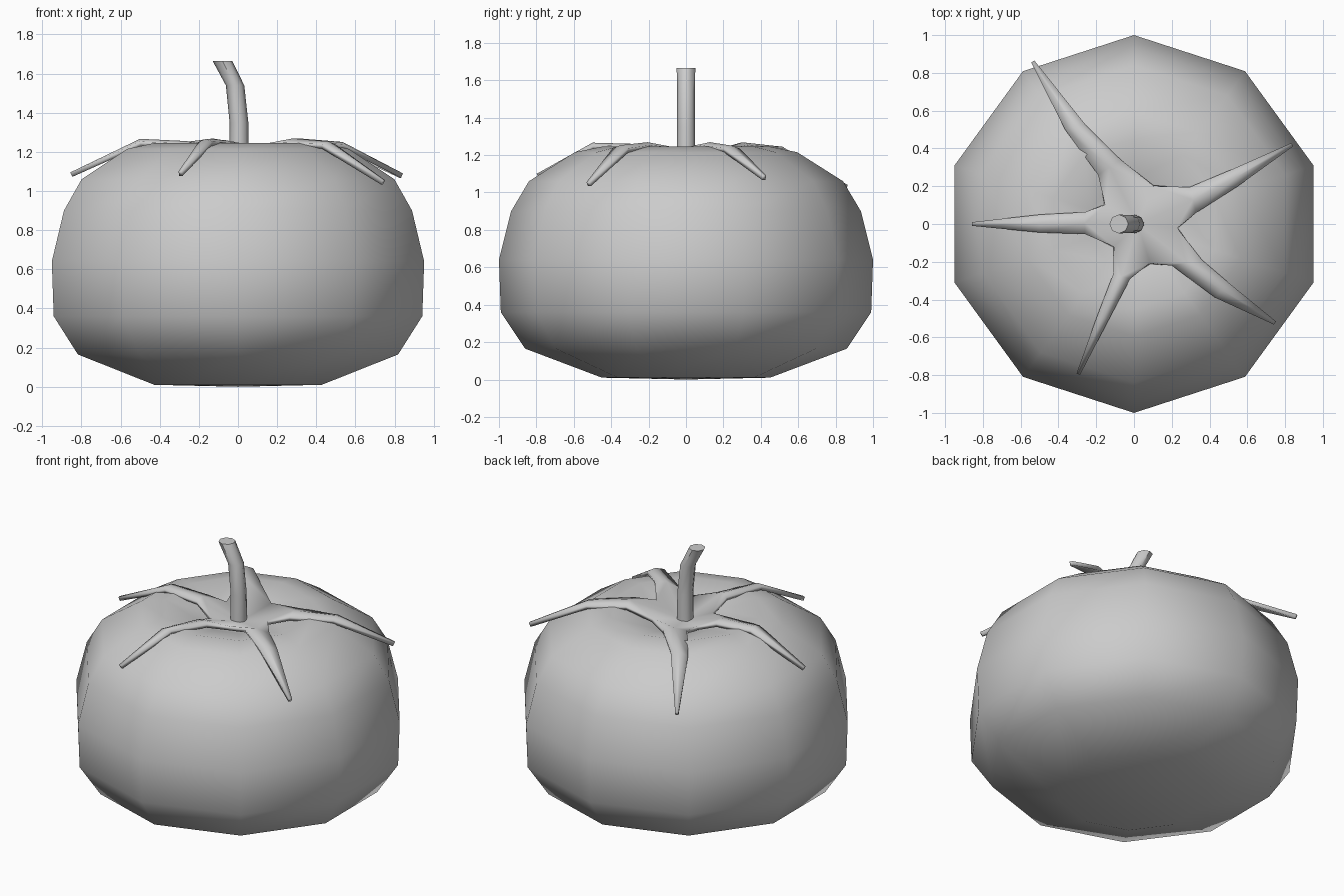
import bpy, bmesh, math

if "Cube" in bpy.data.objects:
    bpy.data.objects.remove(bpy.data.objects["Cube"])


def make_object(name, bm):
    bmesh.ops.recalc_face_normals(bm, faces=bm.faces)
    mesh = bpy.data.meshes.new(name)
    bm.to_mesh(mesh)
    bm.free()
    ob = bpy.data.objects.new(name, mesh)
    bpy.context.collection.objects.link(ob)
    for p in mesh.polygons:
        p.use_smooth = True
    return ob


def loft(name, rings, sides, start=None, end=None):
    """Join horizontal rings (x, z, radius); close with pole points or flat caps."""
    bm = bmesh.new()
    loops = []
    for x, z, r in rings:
        loops.append([bm.verts.new((x + r * math.cos(a), r * math.sin(a), z))
                      for a in (math.pi / 2 + math.tau * i / sides for i in range(sides))])
    for lo, hi in zip(loops, loops[1:]):
        for i in range(sides):
            j = (i + 1) % sides
            bm.faces.new((lo[i], lo[j], hi[j], hi[i]))
    for ring, pole in ((loops[0], start), (loops[-1], end)):
        if pole is None:
            bm.faces.new(ring)
        else:
            v = bm.verts.new((0, 0, pole))
            for i in range(sides):
                bm.faces.new((ring[i], ring[(i + 1) % sides], v))
    return make_object(name, bm)


# Fruit: ten-sided squat body with a dimple at the top
profile = [(0.45, 0.01), (0.86, 0.165), (0.99, 0.36), (1.0, 0.64), (0.935, 0.9),
           (0.84, 1.06), (0.595, 1.215), (0.45, 1.245), (0.24, 1.195)]
loft("fruit", [(0, z, r) for r, z in profile], 10, start=0.0, end=1.12)

# Stem: eight-sided, bending to the left
stem = loft("stem", [(0.005, 1.12, 0.05), (0.005, 1.35, 0.048),
                     (-0.015, 1.54, 0.047), (-0.08, 1.665, 0.05)], 8)
bpy.context.view_layer.objects.active = stem
stem.select_set(True)
bpy.ops.object.shade_smooth_by_angle(angle=math.radians(50))

# Calyx: five pointed leaves; each has a start notch, two side points, tip, two side points
leaves = [
    ((-0.153, 0.10), (-0.26, 0.063), (-0.5, 0.05), (-0.857, 0.0, 1.095), (-0.5, -0.045), (-0.26, -0.053)),
    ((-0.106, -0.12), (-0.11, -0.265), (-0.2, -0.5), (-0.295, -0.795, 1.10), (-0.13, -0.5), (-0.02, -0.29)),
    ((0.085, -0.206), (0.2, -0.22), (0.43, -0.39), (0.746, -0.524, 1.055), (0.5, -0.31), (0.36, -0.19)),
    ((0.227, -0.02), (0.33, 0.06), (0.55, 0.2), (0.838, 0.42, 1.09), (0.52, 0.29), (0.296, 0.196)),
    ((0.1, 0.2), (-0.07, 0.34), (-0.26, 0.53), (-0.536, 0.86, 1.04), (-0.365, 0.5), (-0.19, 0.26)),
]
heights = [(0, 1.165), (0.12, 1.18), (0.23, 1.235), (0.33, 1.255), (0.55, 1.252), (1.0, 1.07)]


def height(x, y):
    r = math.hypot(x, y)
    for (r0, z0), (r1, z1) in zip(heights, heights[1:]):
        if r <= r1:
            return z0 + (z1 - z0) * (r - r0) / (r1 - r0)
    return heights[-1][1]


bm = bmesh.new()


def point(x, y, lift=0.0):
    return bm.verts.new((x, y, height(x, y) + lift))


def ridge(a, b):
    return point((a[0] + b[0]) / 2, (a[1] + b[1]) / 2, 0.014)


centre = point(0.02, 0)
notches = [point(*leaf[0]) for leaf in leaves]
for i, (_, l1, l2, tip, r2, r1) in enumerate(leaves):
    a, b = notches[i], notches[(i + 1) % 5]
    p1, p2, q1, q2 = point(*l1), point(*l2), point(*r1), point(*r2)
    m1, m2 = ridge(l1, r1), ridge(l2, r2)
    # narrow blunt tip
    d = math.hypot(tip[0], tip[1])
    nx, ny = -tip[1] / d * 0.01, tip[0] / d * 0.01
    ta = bm.verts.new((tip[0] - nx, tip[1] - ny, tip[2]))
    tb = bm.verts.new((tip[0] + nx, tip[1] + ny, tip[2]))
    if (ta.co - p2.co).length > (tb.co - p2.co).length:
        ta, tb = tb, ta
    for f in ((centre, a, m1), (centre, m1, b), (a, p1, m1), (m1, q1, b),
              (p1, p2, m2, m1), (m1, m2, q2, q1), (p2, ta, m2), (m2, ta, tb), (m2, tb, q2)):
        bm.faces.new(f)
calyx = make_object("calyx", bm)
if calyx.data.polygons[0].normal.z < 0:
    calyx.data.flip_normals()
solid = calyx.modifiers.new("thickness", 'SOLIDIFY')
solid.thickness = 0.025
solid.offset = -1
